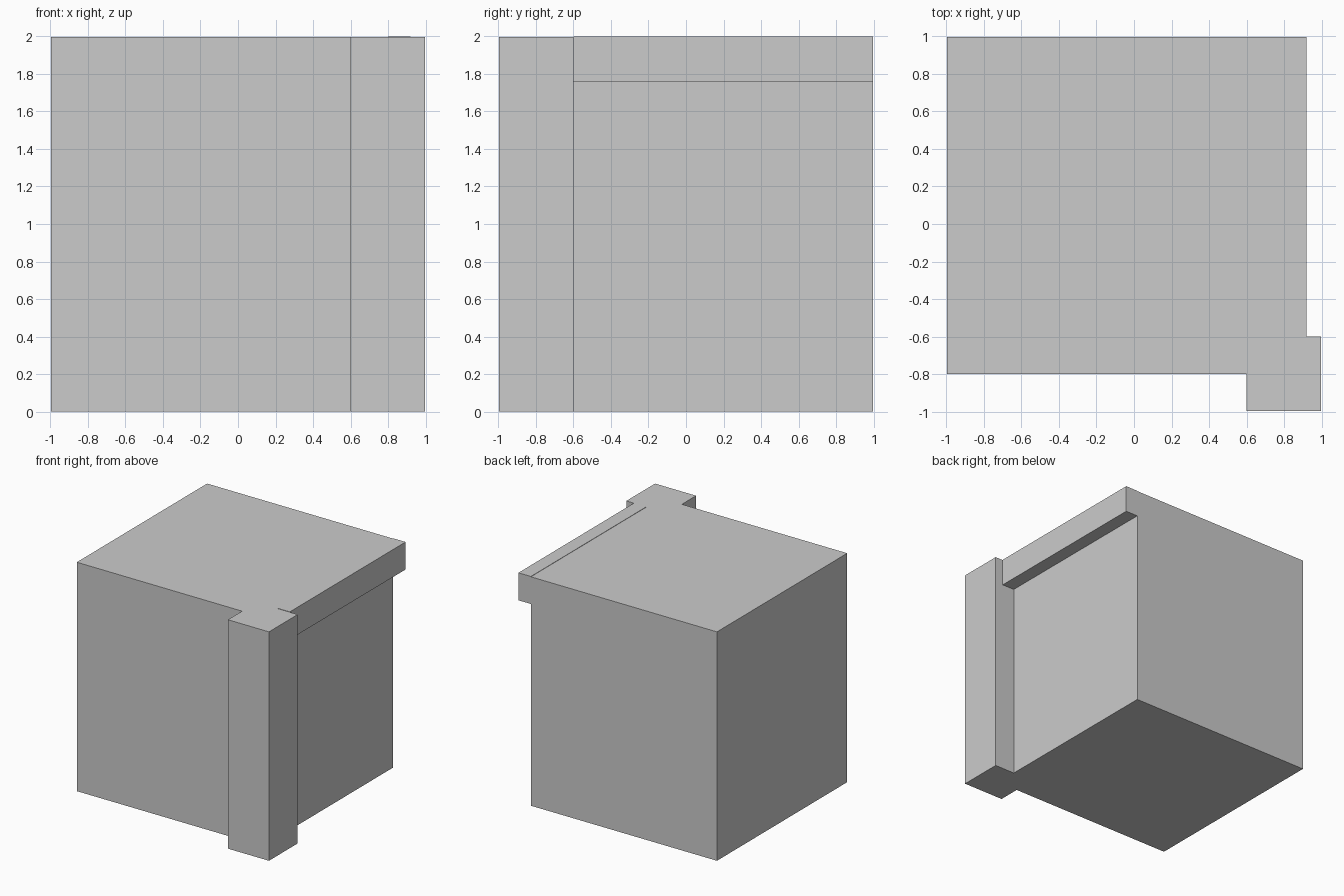
import bpy
import bmesh

if "Cube" in bpy.data.objects:
    bpy.data.objects.remove(bpy.data.objects["Cube"])


def extrude_profile(name, points, z0, z1):
    """Extrude a closed plan outline upward into a solid object."""
    bm = bmesh.new()
    base = bm.faces.new([bm.verts.new((x, y, z0)) for x, y in points])
    top = bmesh.ops.extrude_face_region(bm, geom=[base])["geom"]
    verts = [v for v in top if isinstance(v, bmesh.types.BMVert)]
    bmesh.ops.translate(bm, verts=verts, vec=(0, 0, z1 - z0))
    if not any(f.calc_center_median().z < z0 + 1e-5 for f in bm.faces):
        bm.faces.new([v for v in bm.verts if v not in verts])
    bmesh.ops.recalc_face_normals(bm, faces=bm.faces)
    mesh = bpy.data.meshes.new(name)
    bm.to_mesh(mesh)
    bm.free()
    obj = bpy.data.objects.new(name, mesh)
    bpy.context.collection.objects.link(obj)
    return obj


E = 0.996  # half width of the footprint

# Wall block with the square corner pillar in one outline
extrude_profile("wall_block_with_corner_pillar", [
    (-E, -0.8), (0.6, -0.8), (0.6, -E), (E, -E),
    (E, -0.6), (0.8, -0.6), (0.8, E), (-E, E)], 0, 1.997)

# Ledge along the top of the right wall, standing slightly proud
extrude_profile("right_top_ledge", [
    (0.8, -0.6), (0.92, -0.6), (0.92, E), (0.8, E)], 1.76, 2.0)
